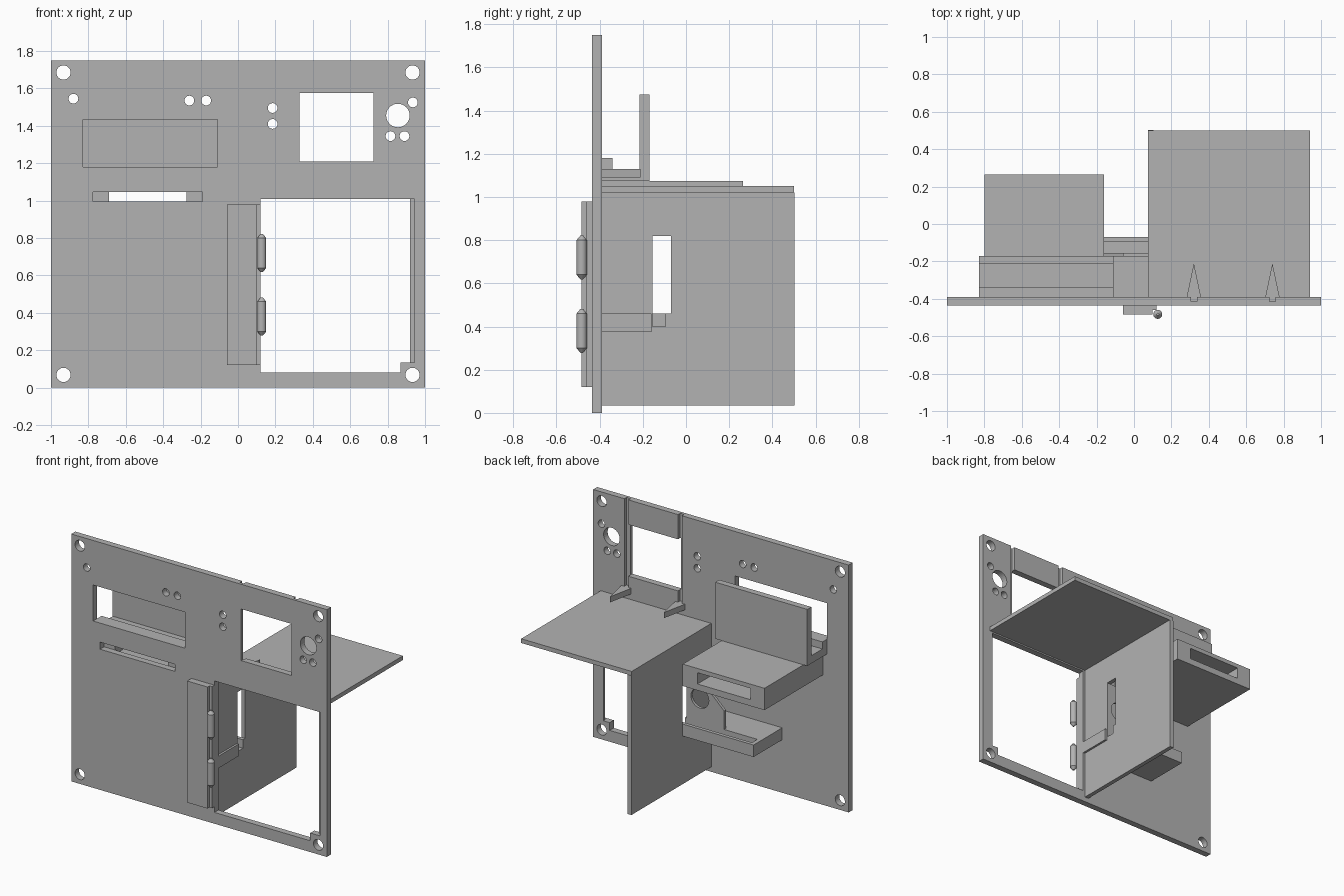
import bpy, bmesh
from mathutils import Matrix, Vector

old = bpy.data.objects.get("Cube")
if old:
    bpy.data.objects.remove(old, do_unlink=True)

grey = bpy.data.materials.new("plain grey")
grey.use_nodes = True
COLOUR = (0.45, 0.45, 0.45, 1)
grey.diffuse_color = COLOUR
grey.node_tree.nodes["Principled BSDF"].inputs["Base Color"].default_value = COLOUR


def finish(name, bm):
    bmesh.ops.recalc_face_normals(bm, faces=bm.faces)
    mesh = bpy.data.meshes.new(name)
    bm.to_mesh(mesh)
    bm.free()
    mesh.materials.append(grey)
    obj = bpy.data.objects.new(name, mesh)
    bpy.context.collection.objects.link(obj)
    return obj


def prism(name, points, axis, a, b):
    """Extrude a 2D outline along an axis, from a to b."""
    place = {"x": lambda p, d: (d, p[0], p[1]),
             "y": lambda p, d: (p[0], d, p[1]),
             "z": lambda p, d: (p[0], p[1], d)}[axis]
    bm = bmesh.new()
    face = bm.faces.new([bm.verts.new(place(p, a)) for p in points])
    geom = bmesh.ops.extrude_face_region(bm, geom=[face])["geom"]
    shift = Vector(place((0, 0), b - a))
    bmesh.ops.translate(bm, vec=shift, verts=[g for g in geom if isinstance(g, bmesh.types.BMVert)])
    return finish(name, bm)


def box(name, x, y, z):
    return prism(name, [(x[0], y[0]), (x[1], y[0]), (x[1], y[1]), (x[0], y[1])], "z", *z)


def drill(x, z, r, y0=-0.6, y1=0.0):
    """Round cutter running front to back."""
    bm = bmesh.new()
    bmesh.ops.create_cone(bm, cap_ends=True, segments=32, radius1=r, radius2=r, depth=y1 - y0,
                          matrix=Matrix.Translation((x, (y0 + y1) / 2, z)) @ Matrix.Rotation(1.5708, 4, "X"))
    return finish("cutter", bm)


def cut(obj, cutters):
    for c in cutters:
        mod = obj.modifiers.new("cut", "BOOLEAN")
        mod.operation, mod.solver, mod.object = "DIFFERENCE", "EXACT", c
    deps = bpy.context.evaluated_depsgraph_get()
    mesh = bpy.data.meshes.new_from_object(obj.evaluated_get(deps))
    obj.modifiers.clear()
    obj.data = mesh
    for c in cutters:
        bpy.data.objects.remove(c, do_unlink=True)


FRONT, BACK = -0.435, -0.39
THROUGH = (-0.6, 0.0)

# Front panel with door opening, windows, slot and screw holes
panel = box("front_panel", (-1, 1), (FRONT, BACK), (0, 1.75))
cutters = [
    prism("cutter", [(0.12, 0.08), (0.87, 0.08), (0.87, 0.135), (0.92, 0.135), (0.92, 1.01), (0.12, 1.01)],
          "y", *THROUGH),
    box("cutter", (0.9, 0.945), (-0.6, -0.41), (0.135, 1.01)),
    box("cutter", (0.33, 0.725), THROUGH, (1.21, 1.575)),
    box("cutter", (-0.83, -0.11), THROUGH, (1.18, 1.435)),
    box("cutter", (-0.775, -0.19), THROUGH, (0.995, 1.045)),
]
for x in (0.32, 0.74):
    cutters.append(box("cutter", (x - 0.016, x + 0.016), (-0.415, 0), (1.13, 2)))
for x in (-0.933, 0.933):
    for z in (0.068, 1.685):
        cutters.append(drill(x, z, 0.038))
for x, z in ((-0.88, 1.545), (-0.26, 1.535), (-0.17, 1.535), (0.185, 1.495),
             (0.185, 1.41), (0.935, 1.525), (0.815, 1.345), (0.89, 1.345)):
    cutters.append(drill(x, z, 0.026))
cutters.append(drill(0.855, 1.455, 0.063))
cut(panel, cutters)

# Compartment roof and side wall
box("compartment_roof", (0.075, 0.94), (BACK, 0.5), (1.02, 1.05))
wall = box("compartment_wall", (0.075, 0.105), (BACK, 0.503), (0.035, 1.02))
cut(wall, [prism("cutter", [(-0.155, 0.4), (-0.095, 0.4), (-0.095, 0.46), (-0.07, 0.46),
                            (-0.07, 0.82), (-0.155, 0.82)], "x", 0, 0.2)])
box("wall_guide_bar", (0.105, 0.12), (BACK, -0.16), (0.375, 0.46))

# Wedge stops under the guide grooves
for side, x in (("right", 0.32), ("left", 0.74)):
    prism(side + "_wedge_stop", [(x - 0.038, BACK), (x + 0.038, BACK), (x, -0.21)], "z", 1.09, 1.13)

# Slotted block behind the narrow slot
block = box("slot_block", (-0.8, -0.16), (BACK, 0.265), (0.92, 1.075))
cut(block, [box("cutter", (-0.69, -0.275), (-0.5, 0.5), (0.965, 1.045))])

# Display holder: a channel with a low front lip and tall back plate
prism("display_holder", [(BACK, 1.075), (-0.17, 1.075), (-0.17, 1.475), (-0.215, 1.475),
                         (-0.215, 1.13), (-0.34, 1.13), (-0.34, 1.18), (BACK, 1.18)], "x", -0.83, -0.11)

# Motor shelf with groove, and its drilled upright plate
shelf = box("motor_shelf", (-0.48, 0.075), (BACK, -0.07), (0.375, 0.46))
cut(shelf, [box("cutter", (-0.45, 0.2), (-0.155, -0.095), (0.4, 0.6))])
mount = prism("motor_mount", [(0.075, 0.46), (0.075, 0.82), (-0.06, 0.82), (-0.06, 0.715),
                              (-0.19, 0.59), (-0.19, 0.46)], "y", -0.175, -0.155)
cut(mount, [drill(0, 0.63, 0.07)])

# Hinge leaf with a thinner edge strip
prism("hinge_leaf", [(-0.06, FRONT), (0.12, FRONT), (0.12, -0.46), (0.1, -0.46),
                     (0.1, -0.483), (-0.06, -0.483)], "z", 0.12, 0.98)

# Hinge knuckles with tapered ends
for name, z in (("lower", 0.38), ("upper", 0.72)):
    bm = bmesh.new()
    for depth, r1, r2, offset in ((0.16, 0.024, 0.024, 0), (0.022, 0.024, 0.006, 0.091),
                                  (0.022, 0.006, 0.024, -0.091)):
        bmesh.ops.create_cone(bm, cap_ends=True, segments=24, radius1=r1, radius2=r2, depth=depth,
                              matrix=Matrix.Translation((0.127, -0.483, z + offset)))
    knuckle = finish(name + "_hinge_knuckle", bm)
    bpy.ops.object.select_all(action="DESELECT")
    knuckle.select_set(True)
    bpy.context.view_layer.objects.active = knuckle
    bpy.ops.object.shade_smooth_by_angle()
